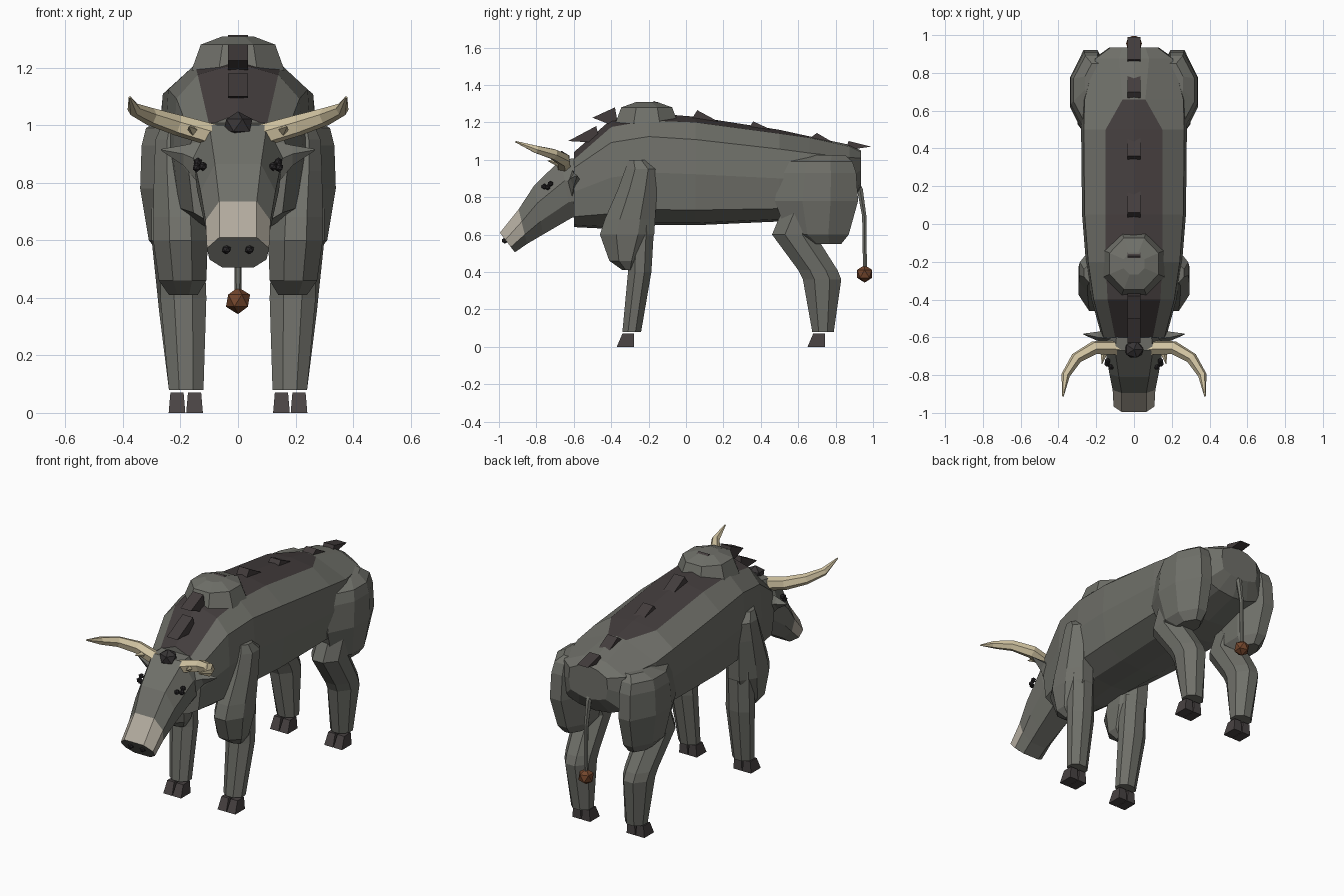
import bpy, bmesh, math
from mathutils import Vector


def material(name, rgb):
    m = bpy.data.materials.new(name)
    m.diffuse_color = (*rgb, 1)
    return m


HIDE = material("grey_hide", (0.16, 0.162, 0.142))
DARK = material("dark_back", (0.056, 0.046, 0.046))
HOOF = material("hoof_grey", (0.066, 0.056, 0.056))
HORN = material("horn_tan", (0.64, 0.55, 0.36))
PALE = material("muzzle_pale", (0.45, 0.41, 0.345))
TUFT = material("tuft_brown", (0.17, 0.06, 0.025))
FORELOCK = material("forelock_dark", (0.038, 0.034, 0.035))
BLACK = material("near_black", (0.022, 0.02, 0.022))


def finish(name, bm, *mats):
    bmesh.ops.recalc_face_normals(bm, faces=bm.faces[:])
    me = bpy.data.meshes.new(name)
    bm.to_mesh(me)
    bm.free()
    for m in mats:
        me.materials.append(m)
    ob = bpy.data.objects.new(name, me)
    bpy.context.collection.objects.link(ob)
    return ob


def loft(name, rings, *mats, rule=None):
    """Skin a list of equal-length point rings and cap both ends."""
    bm = bmesh.new()
    loops = [[bm.verts.new(p) for p in r] for r in rings]
    n = len(rings[0])
    for a, b in zip(loops, loops[1:]):
        for i in range(n):
            j = (i + 1) % n
            bm.faces.new((a[i], a[j], b[j], b[i]))
    bm.faces.new(loops[0])
    bm.faces.new(loops[-1])
    bm.normal_update()
    if rule:
        for f in bm.faces:
            f.material_index = rule(f.calc_center_median())
    return finish(name, bm, *mats)


def box_ring(s, z, y0, y1, x0, x1, c=0.3):
    """Horizontal chamfered rectangle, on side s."""
    cx, cy, hx, hy = (x0 + x1) / 2, (y0 + y1) / 2, (x1 - x0) / 2, (y1 - y0) / 2
    k = 1 - 2 * c
    pts = [(1, -k), (1, k), (k, 1), (-k, 1), (-1, k), (-1, -k), (-k, -1), (k, -1)]
    return [(s * (cx + hx * u), cy + hy * v, z) for u, v in pts]


def tube(name, path, radii, sides, mat):
    """Tapered tube along a path."""
    path = [Vector(p) for p in path]
    rings = []
    for i, p in enumerate(path):
        t = (path[min(i + 1, len(path) - 1)] - path[max(i - 1, 0)]).normalized()
        side = t.cross(Vector((0, 0.3, 1))).normalized()
        up = side.cross(t)
        rings.append([p + radii[i] * (side * math.cos(a) + up * math.sin(a))
                      for a in (2 * math.pi * k / sides for k in range(sides))])
    return loft(name, rings, mat)


def ball(name, loc, r, mat, sub=1, scale=(1, 1, 1)):
    bm = bmesh.new()
    bmesh.ops.create_icosphere(bm, subdivisions=sub, radius=r)
    for v in bm.verts:
        v.co = Vector([a * b for a, b in zip(v.co, scale)]) + Vector(loc)
    return finish(name, bm, mat)


# Body with a ridged back and a dark stripe along it
def body_ring(y, bot, top, w, tw, drop):
    h = top - bot
    half = [(0.48 * w, bot + 0.012), (0.91 * w, bot + 0.14 * h), (w, bot + 0.47 * h),
            (0.95 * w, bot + 0.79 * h), (tw, top - drop)]
    return ([(0, y, bot)] + [(x, y, z) for x, z in half] + [(0, y, top)]
            + [(-x, y, z) for x, z in reversed(half)])


BODY = [(-0.60, 0.64, 1.04, 0.17, 0.10, 0.04), (-0.40, 0.63, 1.215, 0.225, 0.14, 0.04),
        (-0.20, 0.65, 1.25, 0.255, 0.15, 0.04), (0.05, 0.65, 1.23, 0.275, 0.15, 0.03),
        (0.50, 0.67, 1.16, 0.28, 0.15, 0.02), (0.66, 0.70, 1.125, 0.275, 0.06, 0.008),
        (0.875, 0.76, 1.08, 0.215, 0.08, 0.01), (0.935, 0.85, 1.05, 0.13, 0.06, 0.01)]
loft("body", [body_ring(*b) for b in BODY], HIDE, DARK,
     rule=lambda c: int(abs(c.x) < 0.08 and c.z > 1.0 and -0.59 < c.y < 0.6))

# Shoulder hump
loft("hump", [[(r * math.cos(a), -0.21 + r * 1.05 * math.sin(a), z)
               for a in ((k + 0.5) * math.pi / 4 for k in range(8))]
              for r, z in ((0.175, 1.19), (0.14, 1.28), (0.06, 1.308))], HIDE)

# Spine tufts: wedges (front y/z, peak y/z, back y/z)
WEDGES = [((-0.63, 1.10), (-0.48, 1.18), (-0.46, 1.09)),
          ((-0.50, 1.225), (-0.38, 1.28), (-0.36, 1.17)),
          ((-0.21, 1.29), (-0.17, 1.314), (-0.12, 1.29)),
          ((0.02, 1.20), (0.06, 1.265), (0.19, 1.195)),
          ((0.32, 1.15), (0.36, 1.205), (0.49, 1.145)),
          ((0.64, 1.10), (0.70, 1.143), (0.80, 1.085)),
          ((0.85, 1.05), (0.87, 1.10), (0.99, 1.07))]
for i, w in enumerate(WEDGES):
    loft(f"spine_tuft_{i + 1}", [[(x, y, z) for y, z in w] for x in (-0.035, 0.035)], DARK)


# Head, each ring set between a top and a bottom point
def head_ring(ty, tz, by, bz, w, tw):
    half = [(0.5 * w, 0), (0.92 * w, 0.27), (w, 0.64), (tw, 1)]
    pts = half + [(-x, t) for x, t in reversed(half)]
    return [(x, by + (ty - by) * t, bz + (tz - bz) * t) for x, t in pts]


HEAD = [(-0.57, 1.01, -0.55, 0.70, 0.15, 0.09), (-0.67, 1.0, -0.61, 0.69, 0.155, 0.10),
        (-0.81, 0.865, -0.765, 0.60, 0.13, 0.08), (-0.895, 0.735, -0.85, 0.55, 0.113, 0.065),
        (-0.995, 0.61, -0.915, 0.505, 0.108, 0.065)]
loft("head", [head_ring(*h) for h in HEAD], HIDE, PALE,
     rule=lambda c: int(c.y < -0.86 and c.z > 0.56 and not (c.y < -0.93 and c.z < 0.585)))
ball("forelock", (0, -0.665, 1.0), 0.056, FORELOCK, 1, (1, 0.9, 0.85))

for s, side in ((1, "right"), (-1, "left")):
    # Horn, ear, eyes and nostril
    tube(f"horn_{side}",
         [(s * 0.07, -0.655, 0.96), (s * 0.21, -0.655, 1.0), (s * 0.305, -0.71, 1.03),
          (s * 0.362, -0.80, 1.055), (s * 0.376, -0.912, 1.097)],
         [0.04, 0.037, 0.031, 0.023, 0.004], 6, HORN)
    tube(f"horn_spur_{side}", [(s * 0.155, -0.67, 0.98), (s * 0.17, -0.74, 0.995)],
         [0.022, 0.002], 4, HORN)
    loft(f"ear_{side}",
         [[(s * x, y, z) for x, y, z in ring] for ring in (
             [(0.10, -0.61, 0.95), (0.12, -0.57, 0.87), (0.14, -0.61, 0.80), (0.12, -0.64, 0.87)],
             [(0.19, -0.60, 0.93), (0.19, -0.57, 0.90), (0.19, -0.60, 0.86), (0.19, -0.62, 0.90)],
             [(0.268, -0.583, 0.917), (0.267, -0.58, 0.914), (0.266, -0.583, 0.911),
              (0.267, -0.586, 0.914)])], HIDE)
    for i, p in enumerate(((0.14, -0.725, 0.872), (0.122, -0.758, 0.857), (0.143, -0.74, 0.853))):
        ball(f"eye_{side}_{i + 1}", (s * p[0], p[1], p[2]), 0.016, BLACK)
    ball(f"nostril_{side}", (s * 0.04, -0.968, 0.568), 0.017, BLACK)

    # Front leg: lower leg and shoulder
    loft(f"front_leg_{side}", [box_ring(s, *r) for r in (
        (0.08, -0.34, -0.24, 0.12, 0.24), (0.40, -0.31, -0.185, 0.11, 0.27),
        (0.65, -0.31, -0.17, 0.12, 0.27))], HIDE)
    loft(f"shoulder_{side}", [box_ring(s, *r) for r in (
        (0.41, -0.34, -0.28, 0.14, 0.24), (0.46, -0.41, -0.24, 0.11, 0.275),
        (0.60, -0.46, -0.17, 0.105, 0.295), (0.68, -0.435, -0.165, 0.11, 0.295),
        (0.84, -0.365, -0.155, 0.14, 0.292), (0.95, -0.325, -0.15, 0.15, 0.287),
        (1.00, -0.31, -0.21, 0.17, 0.265))], HIDE)

    # Hind leg: shank and thigh
    loft(f"hind_leg_{side}", [box_ring(s, *r) for r in (
        (0.08, 0.675, 0.79, 0.12, 0.24), (0.36, 0.625, 0.83, 0.115, 0.275),
        (0.41, 0.60, 0.81, 0.115, 0.28), (0.60, 0.46, 0.69, 0.12, 0.30),
        (0.72, 0.51, 0.74, 0.13, 0.30))], HIDE)
    loft(f"thigh_{side}", [box_ring(s, *r, c=0.33) for r in (
        (0.55, 0.64, 0.83, 0.16, 0.27), (0.60, 0.54, 0.87, 0.13, 0.31),
        (0.78, 0.475, 0.92, 0.12, 0.34), (0.93, 0.50, 0.91, 0.12, 0.335),
        (0.99, 0.53, 0.89, 0.13, 0.32), (1.025, 0.64, 0.85, 0.15, 0.26))], HIDE)

    # Cloven hooves
    for leg, y in (("front", -0.37), ("hind", 0.65)):
        for toe, x in (("inner", 0.122), ("outer", 0.183)):
            loft(f"hoof_{leg}_{toe}_{side}", [
                [(s * a, b, z) for a, b in ((x + i, y0), (x + 0.058 - i, y0),
                                            (x + 0.058 - i, y1), (x + i, y1))]
                for z, y0, y1, i in ((0, y, y + 0.092, 0), (0.07, y + 0.03, y + 0.092, 0.006))], HOOF)

# Tail and tuft
tube("tail", [(0, 0.89, 0.91), (0, 0.93, 0.84), (0, 0.953, 0.70), (0, 0.957, 0.40)],
     [0.022, 0.018, 0.013, 0.012], 6, HIDE)
ball("tail_tuft", (0, 0.955, 0.39), 0.047, TUFT, 1)
